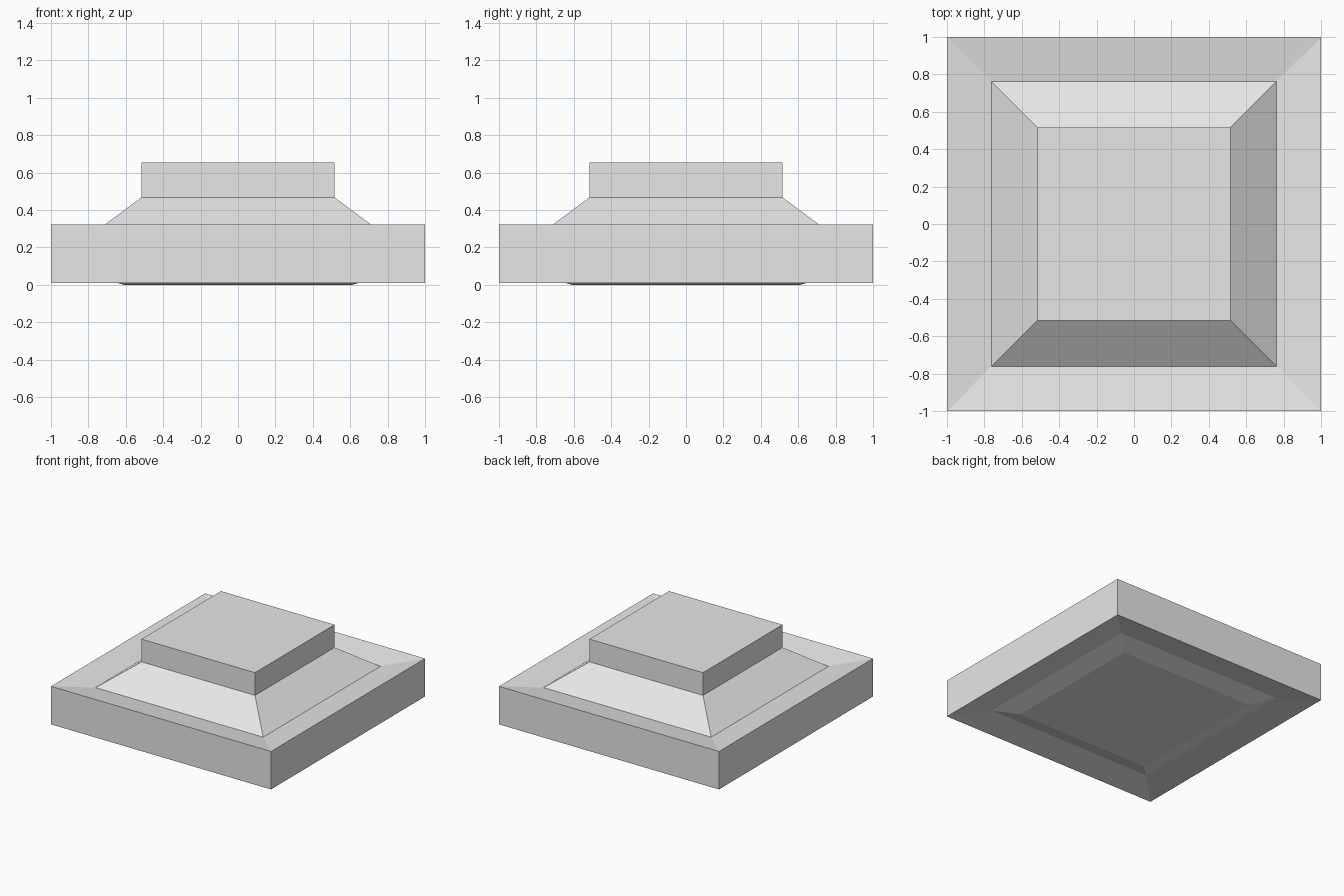
import bpy
import bmesh

cube = bpy.data.objects.get("Cube")
if cube:
    bpy.data.objects.remove(cube, do_unlink=True)

# Single plain grey
grey = bpy.data.materials.new("light_grey")
grey.use_nodes = True
colour = (0.8, 0.8, 0.8, 1.0)
grey.diffuse_color = colour
grey.node_tree.nodes["Principled BSDF"].inputs["Base Color"].default_value = colour


def square_loft(name, profile):
    """Skin square rings given as (half width, height), capped at both ends."""
    bm = bmesh.new()
    rings = [[bm.verts.new((sx * r, sy * r, z))
              for sx, sy in ((-1, -1), (1, -1), (1, 1), (-1, 1))]
             for r, z in profile]
    for low, high in zip(rings, rings[1:]):
        for i in range(4):
            j = (i + 1) % 4
            bm.faces.new((low[i], low[j], high[j], high[i]))
    bm.faces.new(rings[0][::-1])
    bm.faces.new(rings[-1])
    bmesh.ops.recalc_face_normals(bm, faces=bm.faces[:])
    mesh = bpy.data.meshes.new(name)
    bm.to_mesh(mesh)
    bm.free()
    mesh.materials.append(grey)
    obj = bpy.data.objects.new(name, mesh)
    bpy.context.collection.objects.link(obj)
    return obj


# Underside, outer wall, dished rim, sloped shoulder and raised cap
square_loft("stepped_pedestal", [
    (0.61, 0.0),      # flat foot
    (0.76, 0.045),    # shallow groove under the rim
    (1.0, 0.01),      # bottom of outer wall
    (1.0, 0.322),     # top of outer wall
    (0.762, 0.285),   # valley of the dished rim
    (0.516, 0.468),   # top of the shoulder
    (0.516, 0.655),   # cap edge
])
